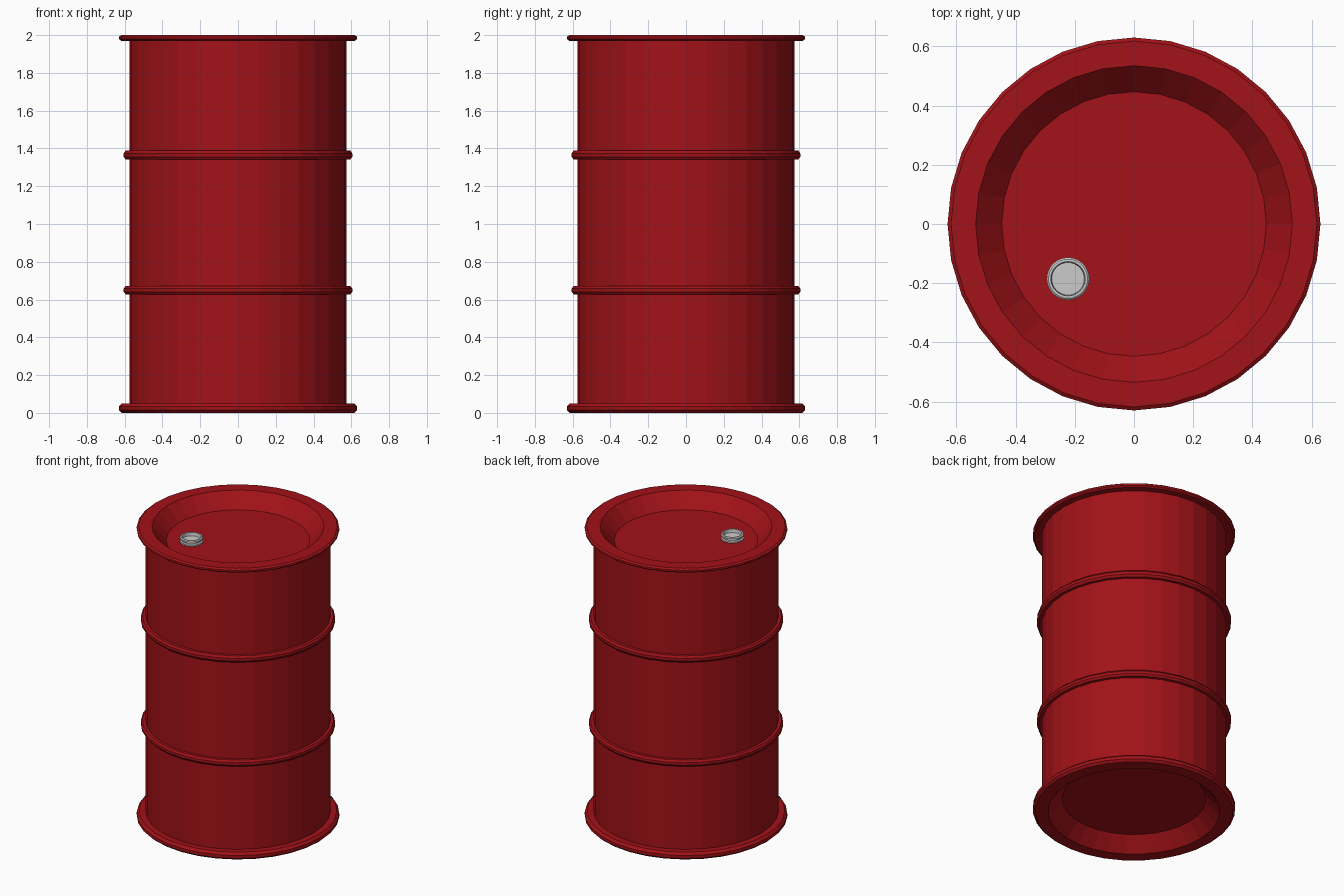
import bpy, bmesh, math

if "Cube" in bpy.data.objects:
    bpy.data.objects.remove(bpy.data.objects["Cube"])


def material(name, color):
    m = bpy.data.materials.new(name)
    m.diffuse_color = color
    m.use_nodes = True
    m.node_tree.nodes["Principled BSDF"].inputs["Base Color"].default_value = m.diffuse_color
    return m


def lathe(name, profile, sides, mat=None, loc=(0, 0, 0)):
    """Revolve (radius, z) points around z; radius 0 closes to a pole."""
    bm = bmesh.new()
    rings = []
    for r, z in profile:
        if r == 0:
            rings.append([bm.verts.new((0, 0, z))] * sides)
        else:
            rings.append([bm.verts.new((r * math.cos(2 * math.pi * i / sides),
                                        r * math.sin(2 * math.pi * i / sides), z))
                          for i in range(sides)])
    for a, b in zip(rings, rings[1:]):
        for i in range(sides):
            j = (i + 1) % sides
            bm.faces.new(list(dict.fromkeys((a[i], a[j], b[j], b[i]))))
    bmesh.ops.recalc_face_normals(bm, faces=bm.faces)
    me = bpy.data.meshes.new(name)
    bm.to_mesh(me)
    bm.free()
    ob = bpy.data.objects.new(name, me)
    ob.location = loc
    bpy.context.collection.objects.link(ob)
    if mat:
        me.materials.append(mat)
    return ob


def band(z0, z1, r, base=0.575):
    """Rounded hoop bulging out of the wall between two heights."""
    h = z1 - z0
    return [(base, z0), (r - 0.010, z0), (r, z0 + 0.3 * h),
            (r, z1 - 0.3 * h), (r - 0.010, z1), (base, z1)]


red = material("red_paint", (0.36, 0.006, 0.009, 1))

# Drum: recessed base, bottom rim, wall with two hoops, top rim, recessed lid
profile = [(0, 0.09), (0.447, 0.09), (0.535, 0.0), (0.615, 0.0),
           (0.63, 0.014), (0.63, 0.034), (0.615, 0.05), (0.575, 0.05)]
profile += band(0.628, 0.672, 0.605) + band(1.342, 1.388, 0.605)
profile += [(0.575, 1.97), (0.618, 1.97), (0.63, 1.979), (0.63, 1.991),
            (0.618, 2.0), (0.535, 2.0), (0.447, 1.905), (0, 1.905)]
lathe("drum_body", profile, 32, red)

# Filler cap: grooved side and dished top
lathe("filler_cap", [(0, 0), (0.066, 0), (0.072, 0.005), (0.072, 0.014),
                     (0.064, 0.018), (0.064, 0.023), (0.072, 0.027),
                     (0.072, 0.036), (0.066, 0.041), (0.058, 0.041),
                     (0.055, 0.018), (0, 0.018)], 32, None, (-0.223, -0.185, 1.902))
